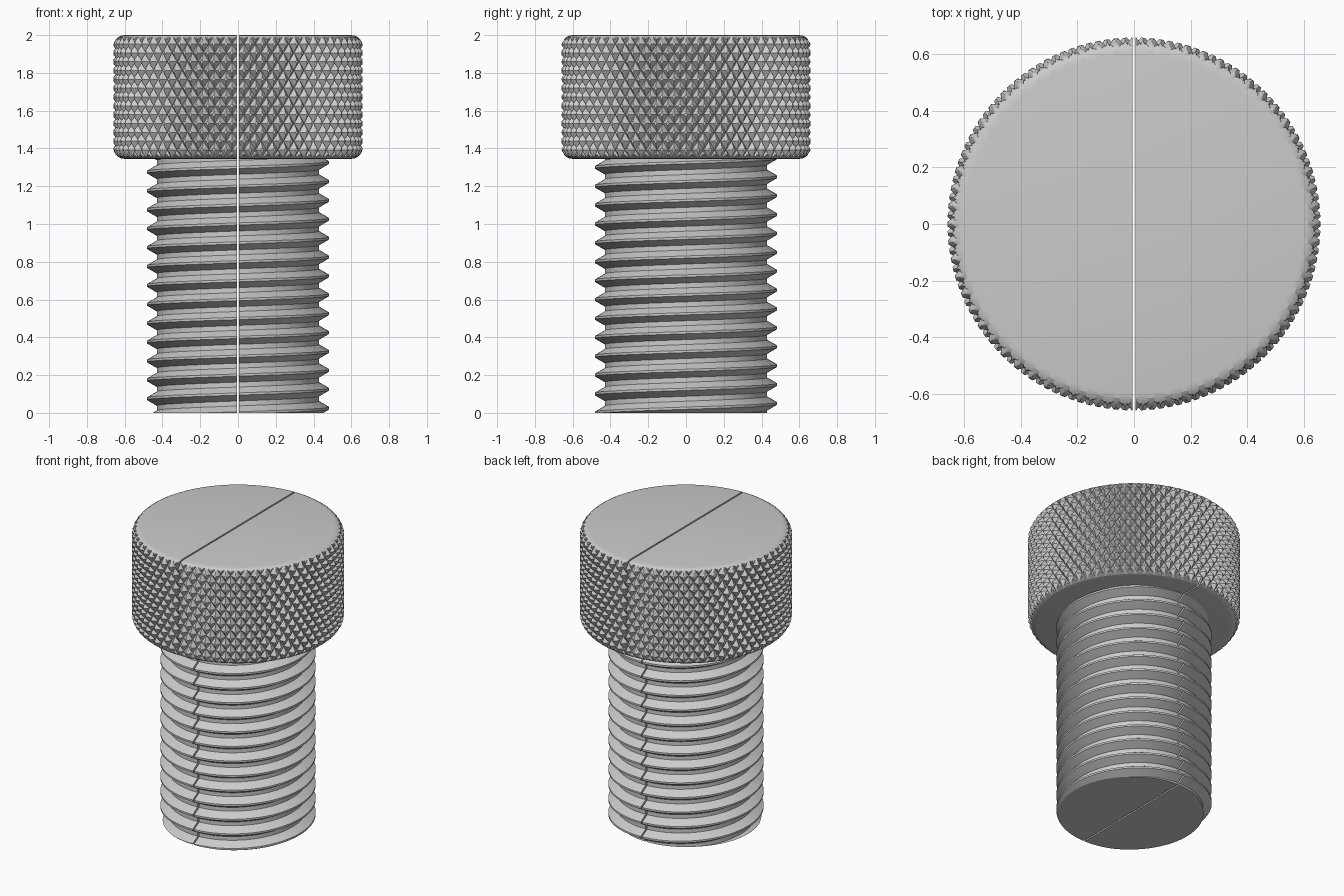
import bpy, bmesh
from math import sin, cos, pi, atan2, sqrt

cube = bpy.data.objects.get("Cube")
if cube:
    bpy.data.objects.remove(cube, do_unlink=True)

# Overall sizes
HEAD_BOTTOM, HEAD_TOP, HEAD_R, CORNER = 1.345, 2.0, 0.66, 0.06
ROOT_R, CREST_R, PITCH, CREST_Z = 0.43, 0.483, 0.1, 0.025
KNURLS, ROWS, STEPS = 64, 56, 8          # teeth round, rows up, steps per tooth
GROOVE_DEPTH, GROOVE_HALF = 0.03, 0.375
SLIT_HALF = 0.005

steel = bpy.data.materials.new("grey_steel")
steel.use_nodes = True
steel.diffuse_color = (0.6, 0.6, 0.6, 1)
steel.node_tree.nodes["Principled BSDF"].inputs["Base Color"].default_value = (0.6, 0.6, 0.6, 1)


def cut(bm, point, normal):
    """Remove everything on the normal's side of a plane and cap the opening."""
    geom = bm.verts[:] + bm.edges[:] + bm.faces[:]
    bmesh.ops.bisect_plane(bm, geom=geom, dist=1e-6, plane_co=point,
                           plane_no=normal, clear_outer=True)
    rim = [e for e in bm.edges if e.is_boundary]
    bmesh.ops.holes_fill(bm, edges=rim, sides=0)


def add_halves(bm, name, angle):
    """Split a part along the slit into left and right halves."""
    for side, sign in (("left", 1), ("right", -1)):
        half = bm.copy()
        cut(half, (sign * SLIT_HALF, 0, 0), (-sign, 0, 0))
        bmesh.ops.recalc_face_normals(half, faces=half.faces[:])
        mesh = bpy.data.meshes.new(f"{side}_{name}")
        half.to_mesh(mesh)
        half.free()
        mesh.materials.append(steel)
        obj = bpy.data.objects.new(f"{side}_{name}", mesh)
        bpy.context.collection.objects.link(obj)
        bpy.ops.object.select_all(action="DESELECT")
        obj.select_set(True)
        bpy.context.view_layer.objects.active = obj
        bpy.ops.object.shade_smooth_by_angle(angle=angle)
    bm.free()


def groove(phase):
    """Depth of a V groove centred on each whole number."""
    return GROOVE_DEPTH * max(0, 1 - abs(phase - round(phase)) / GROOVE_HALF)


def head_radius(angle, z):
    """Rounded cylinder, cut by two crossing families of helical grooves."""
    end = max(0, CORNER - min(z - HEAD_BOTTOM, HEAD_TOP - z))
    plain = HEAD_R - CORNER + sqrt(max(0, CORNER ** 2 - end ** 2))
    around = KNURLS * angle / (2 * pi)
    up = (z - HEAD_BOTTOM) / (HEAD_TOP - HEAD_BOTTOM) * ROWS / STEPS
    return min(plain, HEAD_R - max(groove(around + up), groove(around - up)))


# Knurled head
bm = bmesh.new()
cols = KNURLS * STEPS
levels = [0, 0.25] + list(range(1, ROWS)) + [ROWS - 0.25, ROWS]
rings = []
for level in levels:
    z = HEAD_BOTTOM + (HEAD_TOP - HEAD_BOTTOM) * level / ROWS
    rings.append([bm.verts.new((cos(2 * pi * i / cols), sin(2 * pi * i / cols), z))
                  for i in range(cols)])
knurl_faces = []
for k, (low, high) in enumerate(zip(rings, rings[1:])):
    for i in range(cols):
        j = (i + 1) % cols
        face = bm.faces.new((low[i], low[j], high[j], high[i]))
        if 2 <= k < len(rings) - 3:
            knurl_faces.append(face)
bm.faces.new(rings[0][::-1])
bm.faces.new(rings[-1])
bmesh.ops.poke(bm, faces=knurl_faces)
for v in bm.verts:
    angle = atan2(v.co.y, v.co.x)
    r = head_radius(angle, v.co.z)
    v.co.x, v.co.y = r * cos(angle), r * sin(angle)
add_halves(bm, "knurled_head", 0.4)

# Threaded shaft: one profile wound as a right-handed helix
bm = bmesh.new()
cols, turns = 128, 17
profile = [(-0.037, ROOT_R), (-0.006, CREST_R), (0.006, CREST_R), (0.037, ROOT_R)]
rows = []
for turn in range(-2, turns):
    for dz, r in profile:
        base = CREST_Z + turn * PITCH + dz
        rows.append([bm.verts.new((r * cos(2 * pi * i / cols), r * sin(2 * pi * i / cols),
                                   base + PITCH * i / cols)) for i in range(cols)])
wrap = len(profile)
for m in range(len(rows) - wrap - 1):
    for i in range(cols):
        if i + 1 < cols:
            right = rows[m][i + 1], rows[m + 1][i + 1]
        else:
            right = rows[m + wrap][0], rows[m + wrap + 1][0]
        bm.faces.new((rows[m][i], right[0], right[1], rows[m + 1][i]))
bmesh.ops.delete(bm, geom=[v for v in bm.verts if not v.link_faces], context="VERTS")
cut(bm, (0, 0, HEAD_BOTTOM + 0.01), (0, 0, 1))
cut(bm, (0, 0, 0), (0, 0, -1))
add_halves(bm, "threaded_shaft", 0.4)
